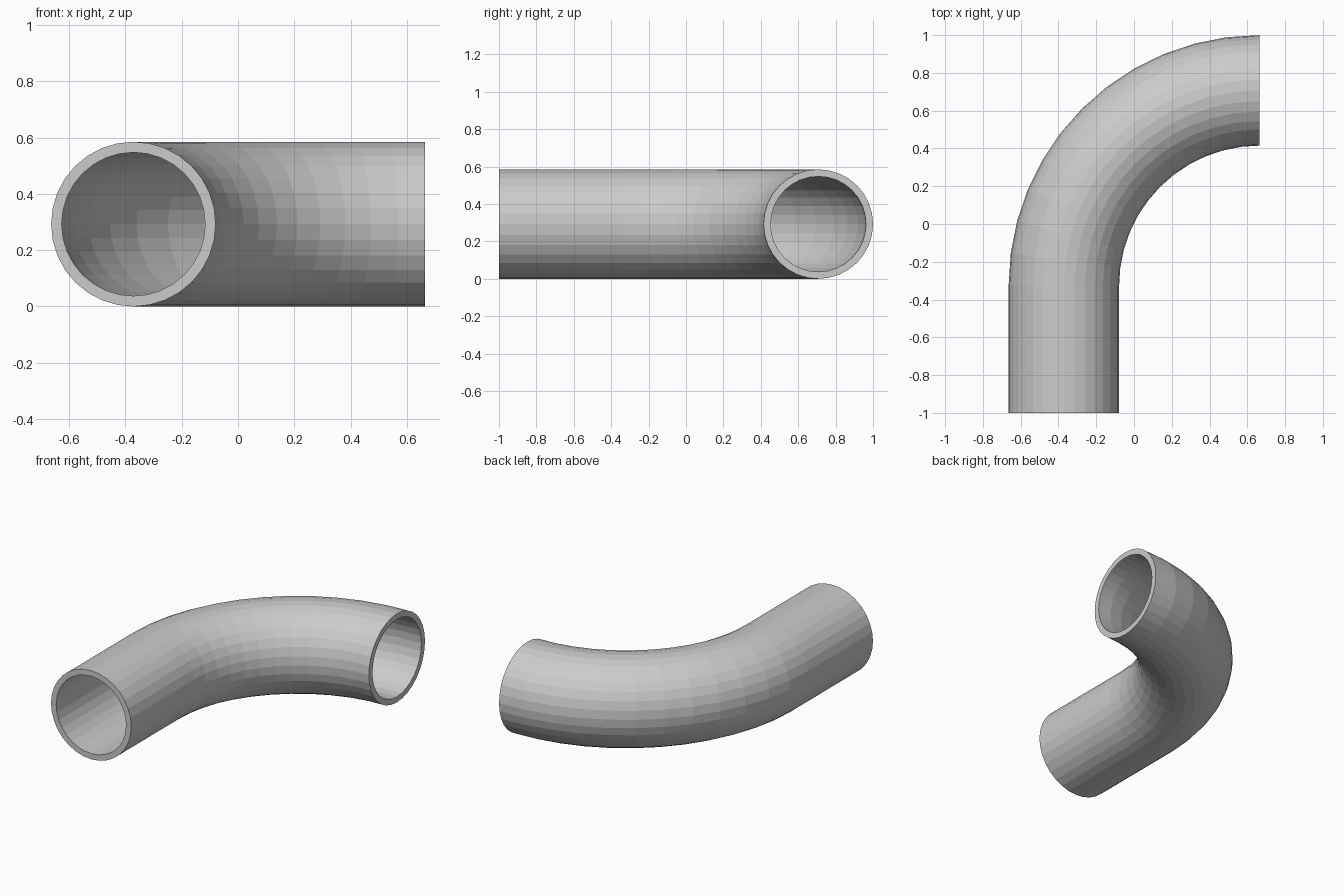
import bpy, bmesh
from math import pi, sin, cos
from mathutils import Matrix, Vector

if "Cube" in bpy.data.objects:
    bpy.data.objects.remove(bpy.data.objects["Cube"])

R_OUT, R_IN = 0.2925, 0.255      # pipe radii
SIDES, BEND_STEPS = 32, 12
X_END = 0.664                    # half width of the model
BEND_R = 2 * X_END - R_OUT       # centre-line radius of the elbow
X_PIPE = -X_END + R_OUT          # centre line of the straight run
Y_BEND = 1 - R_OUT - BEND_R      # where the elbow begins

bm = bmesh.new()

# Annular cross-section at the front opening
def ring(radius):
    return [bm.verts.new((X_PIPE + radius * cos(2 * pi * i / SIDES), -1,
                          R_OUT + radius * sin(2 * pi * i / SIDES)))
            for i in range(SIDES)]

outer, inner = ring(R_OUT), ring(R_IN)
profile = [bm.faces.new((outer[i - 1], outer[i], inner[i], inner[i - 1]))
           for i in range(SIDES)]

# Straight run, keeping the front rim
ext = bmesh.ops.extrude_face_region(bm, geom=profile, use_keep_orig=True)["geom"]
verts = [g for g in ext if isinstance(g, bmesh.types.BMVert)]
bmesh.ops.translate(bm, verts=verts, vec=(0, Y_BEND + 1, 0))
faces = [g for g in ext if isinstance(g, bmesh.types.BMFace)]

# Quarter-turn elbow: turn the open end step by step
pivot = Vector((X_END, Y_BEND, 0))
turn = Matrix.Rotation(-pi / 2 / BEND_STEPS, 3, 'Z')
for _ in range(BEND_STEPS):
    ext = bmesh.ops.extrude_face_region(bm, geom=faces)["geom"]
    old, faces = faces, [g for g in ext if isinstance(g, bmesh.types.BMFace)]
    old = [f for f in old if f.is_valid]
    if old:
        bmesh.ops.delete(bm, geom=old, context='FACES_ONLY')
    verts = [g for g in ext if isinstance(g, bmesh.types.BMVert)]
    bmesh.ops.rotate(bm, verts=verts, cent=pivot, matrix=turn)

bmesh.ops.recalc_face_normals(bm, faces=bm.faces)
mesh = bpy.data.meshes.new("pipe_elbow")
bm.to_mesh(mesh)
bm.free()
pipe = bpy.data.objects.new("pipe_elbow", mesh)
bpy.context.collection.objects.link(pipe)
